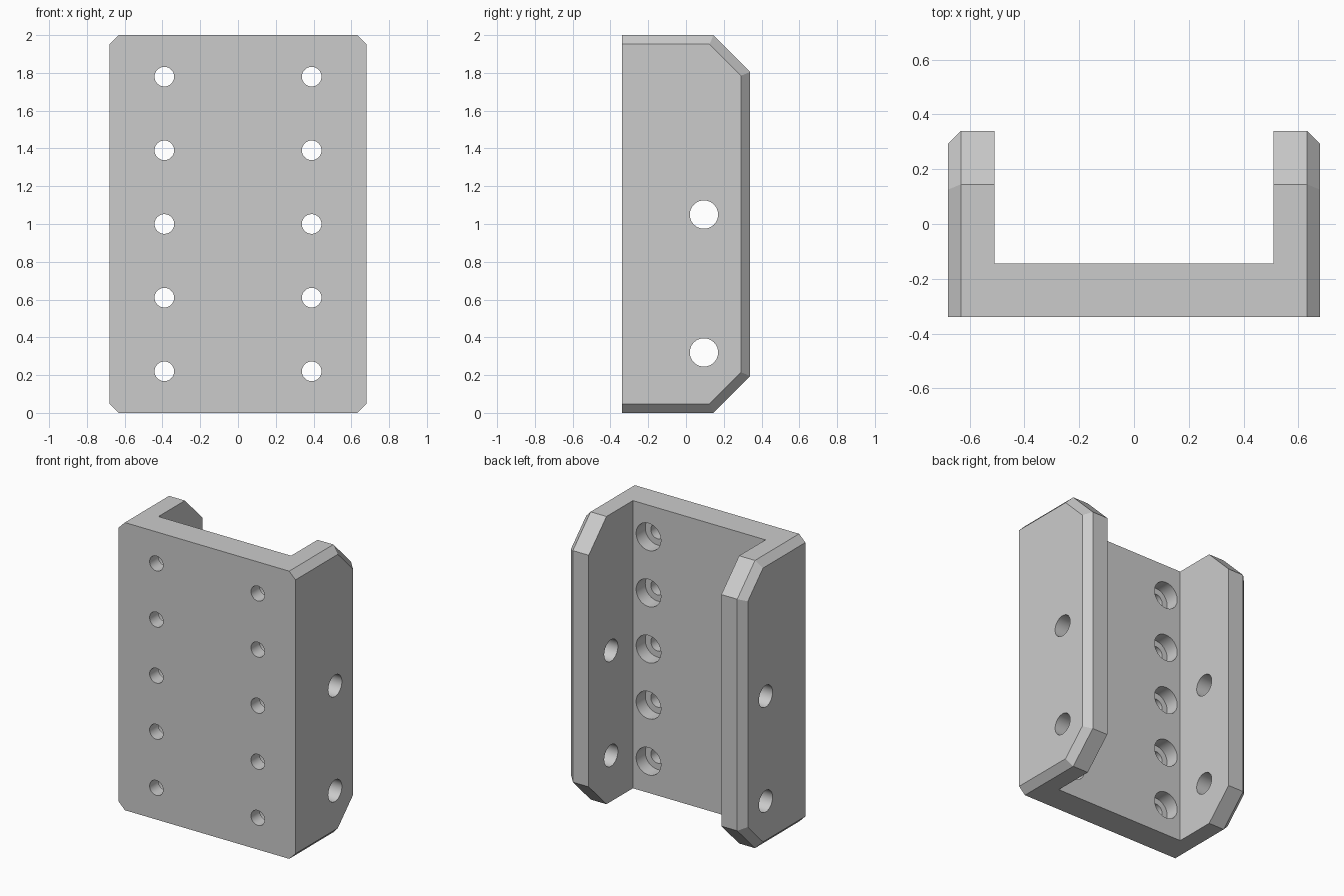
import bpy, bmesh, math
from mathutils import Matrix, Vector

if "Cube" in bpy.data.objects:
    bpy.data.objects.remove(bpy.data.objects["Cube"])

HX, HY, H = 0.68, 0.34, 2.0   # half width, half depth, height
C = 0.048                     # edge chamfer on the outer sides
B = 0.195                     # big bevel on the flange tips
X_ROWS = (-0.39, 0.39)
Z_ROWS = [1 + 0.39 * i for i in range(-2, 3)]


def new_object(name, bm):
    bmesh.ops.recalc_face_normals(bm, faces=bm.faces)
    mesh = bpy.data.meshes.new(name)
    bm.to_mesh(mesh)
    bm.free()
    ob = bpy.data.objects.new(name, mesh)
    bpy.context.collection.objects.link(ob)
    return ob


def side_profile(x, inset):
    """Side outline at x, shrunk evenly on all edges but the front one."""
    k = inset * math.tan(math.pi / 8)
    y1, y2 = HY - B - k, HY - inset
    lower = [(-HY, inset), (y1, inset), (y2, B + k)]
    pts = lower + [(y, H - z) for y, z in reversed(lower)]
    return [(x, y, z) for y, z in pts]


def cylinders(name, radius, length, centres, axis):
    """Several parallel cylinders in one cutter."""
    bm = bmesh.new()
    turn = Vector((0, 0, 1)).rotation_difference(Vector(axis)).to_matrix().to_4x4()
    for c in centres:
        bmesh.ops.create_cone(bm, cap_ends=True, segments=48, radius1=radius,
                              radius2=radius, depth=length,
                              matrix=Matrix.Translation(c) @ turn)
    return new_object(name, bm)


def box(name, lo, hi):
    bm = bmesh.new()
    lo, hi = Vector(lo), Vector(hi)
    bmesh.ops.create_cube(bm, size=1, matrix=Matrix.Translation((lo + hi) / 2)
                          @ Matrix.Diagonal((*(hi - lo), 1)))
    return new_object(name, bm)


def cut(target, cutter):
    bpy.context.view_layer.objects.active = target
    mod = target.modifiers.new(cutter.name, 'BOOLEAN')
    mod.operation, mod.solver, mod.object = 'DIFFERENCE', 'EXACT', cutter
    bpy.ops.object.modifier_apply(modifier=mod.name)
    bpy.data.objects.remove(cutter)


# Solid outer body, lofted across x so the outer sides are chamfered
bm = bmesh.new()
rings = [[bm.verts.new(p) for p in side_profile(x, i)]
         for x, i in ((-HX, C), (C - HX, 0), (HX - C, 0), (HX, C))]
for a, b in zip(rings, rings[1:]):
    for i in range(len(a)):
        j = (i + 1) % len(a)
        bm.faces.new((a[i], a[j], b[j], b[i]))
bm.faces.new(rings[0])
bm.faces.new(rings[-1])
bracket = new_object("channel_bracket", bm)

# Open channel between the two flanges
cut(bracket, box("channel", (-0.51, -0.145, -0.5), (0.51, 1, H + 0.5)))

# Screw holes through the web, counterbored from inside
cut(bracket, cylinders("screw_holes", 0.052, 0.6,
                       [(x, -0.25, z) for x in X_ROWS for z in Z_ROWS], (0, 1, 0)))
cut(bracket, cylinders("counterbores", 0.095, 0.2,
                       [(x, -0.145, z) for x in X_ROWS for z in Z_ROWS], (0, 1, 0)))

# Pin holes through both flanges
cut(bracket, cylinders("pin_holes", 0.075, 2,
                       [(0, 0.095, z) for z in (0.32, 1.05)], (1, 0, 0)))

# Smooth hole walls, crisp edges
bracket.select_set(True)
bpy.context.view_layer.objects.active = bracket
bpy.ops.object.shade_smooth_by_angle(angle=math.radians(25))
